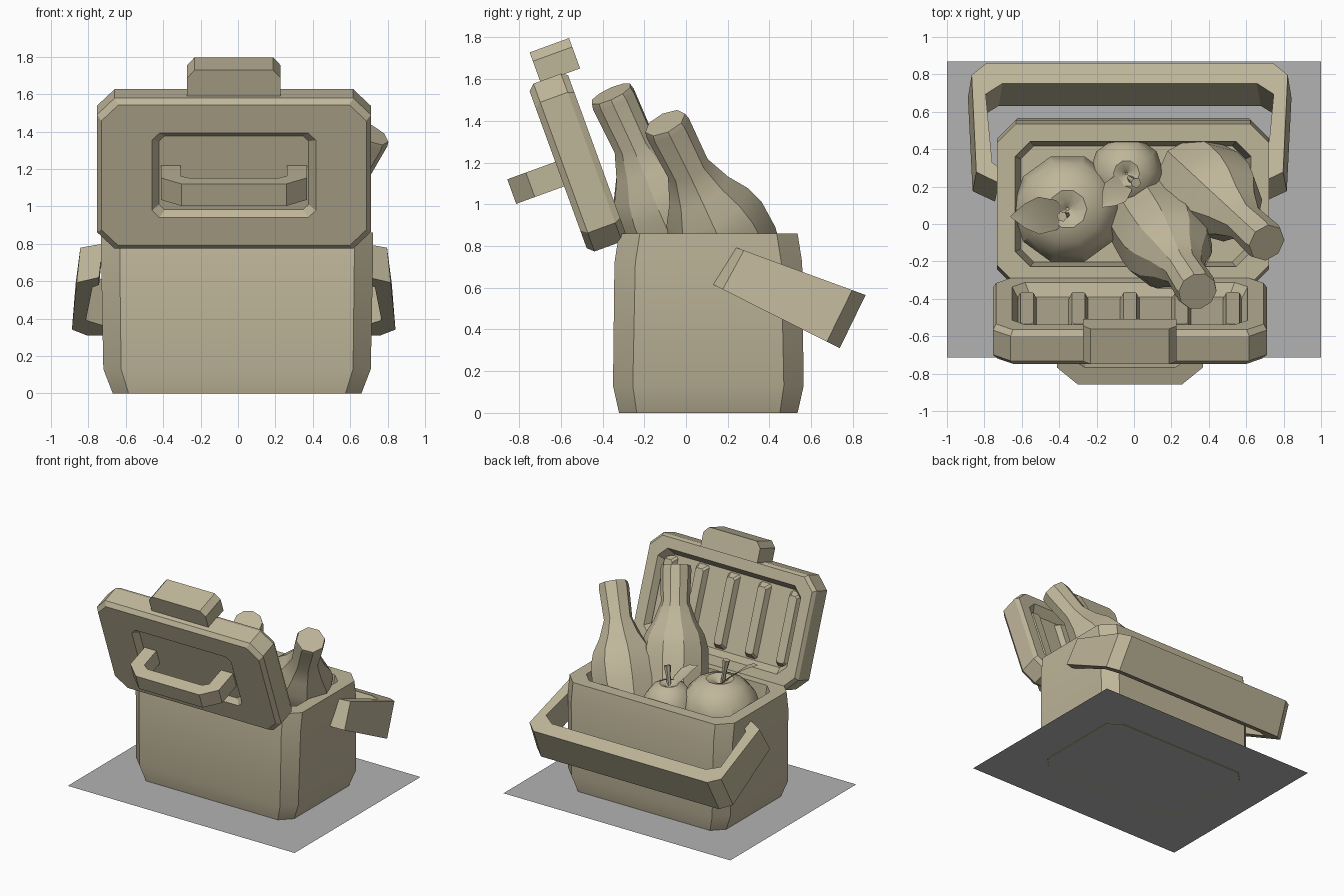
import bpy, bmesh, math
from mathutils import Vector, Matrix

if "Cube" in bpy.data.objects:
    bpy.data.objects.remove(bpy.data.objects["Cube"])


def material(name, rgb):
    m = bpy.data.materials.new(name)
    m.diffuse_color = (*rgb, 1)
    m.use_nodes = True
    m.node_tree.nodes["Principled BSDF"].inputs["Base Color"].default_value = m.diffuse_color
    return m


BEIGE = material("warm_beige", (0.52, 0.465, 0.32))
GREY = material("ground_grey", (0.45, 0.45, 0.45))


def loft(name, rings, closed=True, caps=(True, True), matrix=None, mat=BEIGE):
    """Skin a list of point rings into one mesh."""
    bm = bmesh.new()
    vs = [[bm.verts.new(p) for p in r] for r in rings]
    n = len(vs[0])
    for a, b in zip(vs, vs[1:]):
        for i in range(n if closed else n - 1):
            j = (i + 1) % n
            bm.faces.new((a[i], a[j], b[j], b[i]))
    if caps[0]:
        bm.faces.new(vs[0])
    if caps[1]:
        bm.faces.new(vs[-1])
    bmesh.ops.recalc_face_normals(bm, faces=bm.faces[:])
    me = bpy.data.meshes.new(name)
    bm.to_mesh(me)
    bm.free()
    me.materials.append(mat)
    ob = bpy.data.objects.new(name, me)
    bpy.context.collection.objects.link(ob)
    if matrix:
        me.transform(matrix)
    return ob


def octagon(hx, hy, c, z, cx=0.0, cy=0.0):
    """Rectangle with cut corners."""
    pts = [(hx, hy - c), (hx - c, hy), (c - hx, hy), (-hx, hy - c),
           (-hx, c - hy), (c - hx, -hy), (hx - c, -hy), (hx, c - hy)]
    return [Vector((x + cx, y + cy, z)) for x, y in pts]


def lathe(name, origin, axis, profile, sides):
    """Spin (radius, distance) pairs around an axis."""
    q = Vector(axis).to_track_quat('Z', 'Y').to_matrix().to_4x4()
    rings = [[(r * math.cos(2 * math.pi * i / sides),
               r * math.sin(2 * math.pi * i / sides), d)
              for i in range(sides)] for r, d in profile]
    return loft(name, rings, matrix=Matrix.Translation(origin) @ q)


# ground sheet
loft("ground_sheet", [[(-1, -.715, .004), (1, -.715, .004)],
                      [(-1, .87, .004), (1, .87, .004)]],
     closed=False, caps=(False, False), mat=GREY)

# box: tapered shell with rim and inner floor
cy = .107
loft("box_body", [octagon(hx, hy, c, z, -.005, cy) for hx, hy, c, z in (
    (.645, .410, .08, 0), (.665, .428, .085, 0), (.715, .457, .095, .13),
    (.727, .450, .10, .72), (.727, .428, .10, .86),
    (.63, .335, .08, .86), (.60, .31, .07, .62))], caps=(False, True))

# lid: leaning slab, recessed on both sides (local y = up the lid, z = outward)
LID = Matrix.Translation((-.022, -.519, 1.2)) @ Matrix.Rotation(math.radians(110), 4, 'X')
loft("lid", [octagon(hx, hy, c, w) for hx, hy, c, w in (
    (.40, .21, .03, .06), (.438, .24, .04, .10), (.708, .40, .09, .10),
    (.733, .428, .095, .07), (.733, .428, .095, -.07), (.715, .41, .09, -.10),
    (.63, .33, .07, -.10), (.59, .29, .06, -.03))], matrix=LID)

# ribs inside the lid
for k in range(5):
    x = (k - 2) * .275
    loft("lid_rib", [octagon(hx, hy, .015, w, x) for hx, hy, w in
                     ((.052, .28, -.03), (.035, .25, -.075))], matrix=LID)

# latch on the lid's top edge
latch = [(-.25, .42), (.25, .42), (.25, .53), (.21, .575), (-.21, .575), (-.25, .53)]
loft("lid_latch", [[(x, y, w) for x, y in latch] for w in (.036, -.165)], matrix=LID)


def u_rings(outer, inner, place):
    """Cross-sections along a mirrored U path, outer and inner edges paired."""
    pairs = list(zip(outer, inner))
    full = [(1, p) for p in pairs] + [(-1, p) for p in reversed(pairs)]
    return [[place(s * o[0], o[1], 0), place(s * o[0], o[1], 1),
             place(s * i[0], i[1], 1), place(s * i[0], i[1], 0)]
            for s, (o, i) in full]


# small grip on the lid
loft("lid_grip", u_rings([(.39, .05), (.39, .25), (.28, .345)],
                         [(.285, .05), (.285, .22), (.24, .25)],
                         lambda x, w, t: Vector((x, -.085 + .125 * t, w))),
     matrix=LID)

# carrying handle, swung down behind the box
A, B = Vector((0, .12, .62)), Vector((0, .737, .31))     # lower edge
C, D = Vector((0, .22, .80)), Vector((0, .861, .565))    # upper edge


def on_handle(x, s, t):
    p = A.lerp(B, s).lerp(C.lerp(D, s), t)
    widen = .02 * (1 - t)
    p.x = -.023 + x + math.copysign(widen, x)
    return p


loft("carrying_handle", u_rings([(.70, 0), (.82, .09), (.845, .90), (.765, 1)],
                                [(.70, .13), (.735, .17), (.77, .74), (.68, .83)],
                                on_handle))

# two bottles
bottle = [(.105, 0), (.112, -.03), (.105, -.27), (.155, -.40), (.215, -.50),
          (.245, -.60), (.25, -.75)]
lathe("bottle_front", (.34, -.36, 1.53), (.2, -.31, .67), bottle + [(.24, -1.05)], 10)
lathe("bottle_side", (.71, -.10, 1.39), (.13, -.12, .24), bottle + [(.22, -.92)], 8)

# two apples with stem and leaf
apple = [(.03, .78), (.15, .92), (.35, 1), (.62, .88), (.87, .55), (1, .08),
         (.95, -.35), (.75, -.75), (.4, -1), (.05, -.92)]


def fruit(tag, centre, r, h, stem, stem_top, tip, width):
    lathe(tag + "_apple", centre, (0, 0, 1), [(a * r, b * h) for a, b in apple], 10)
    stem, stem_top, tip = Vector(stem), Vector(stem_top), Vector(tip)
    d = stem_top - stem
    lathe(tag + "_stem", stem, d, [(.015, 0), (.018, d.length * .6), (.028, d.length)], 6)
    # leaf: tapering strip that rises to a point
    run = tip - stem
    side = Vector((-run.y, run.x, 0)).normalized() * width
    rows = []
    for t, w, lift in ((0, .2, 0), (.2, .8, .03), (.5, 1, .04), (.75, .65, .03), (1, .03, 0)):
        p = stem + run * t + Vector((0, 0, lift))
        rows.append([p - side * w, p - Vector((0, 0, .015 * w)), p + side * w])
    loft(tag + "_leaf", rows, closed=False, caps=(False, False))


fruit("large", (-.355, .08, .75), .295, .23, (-.355, .05, .92), (-.385, .04, 1.12),
      (-.66, .04, 1.15), .10)
fruit("small", (-.04, .27, .74), .20, .19, (-.03, .25, .87), (.01, .22, 1.04),
      (-.17, .09, 1.04), .075)

# smooth shading with crisp edges
for ob in bpy.context.collection.objects:
    ob.select_set(True)
    bpy.context.view_layer.objects.active = ob
bpy.ops.object.shade_smooth_by_angle(angle=math.radians(30))
